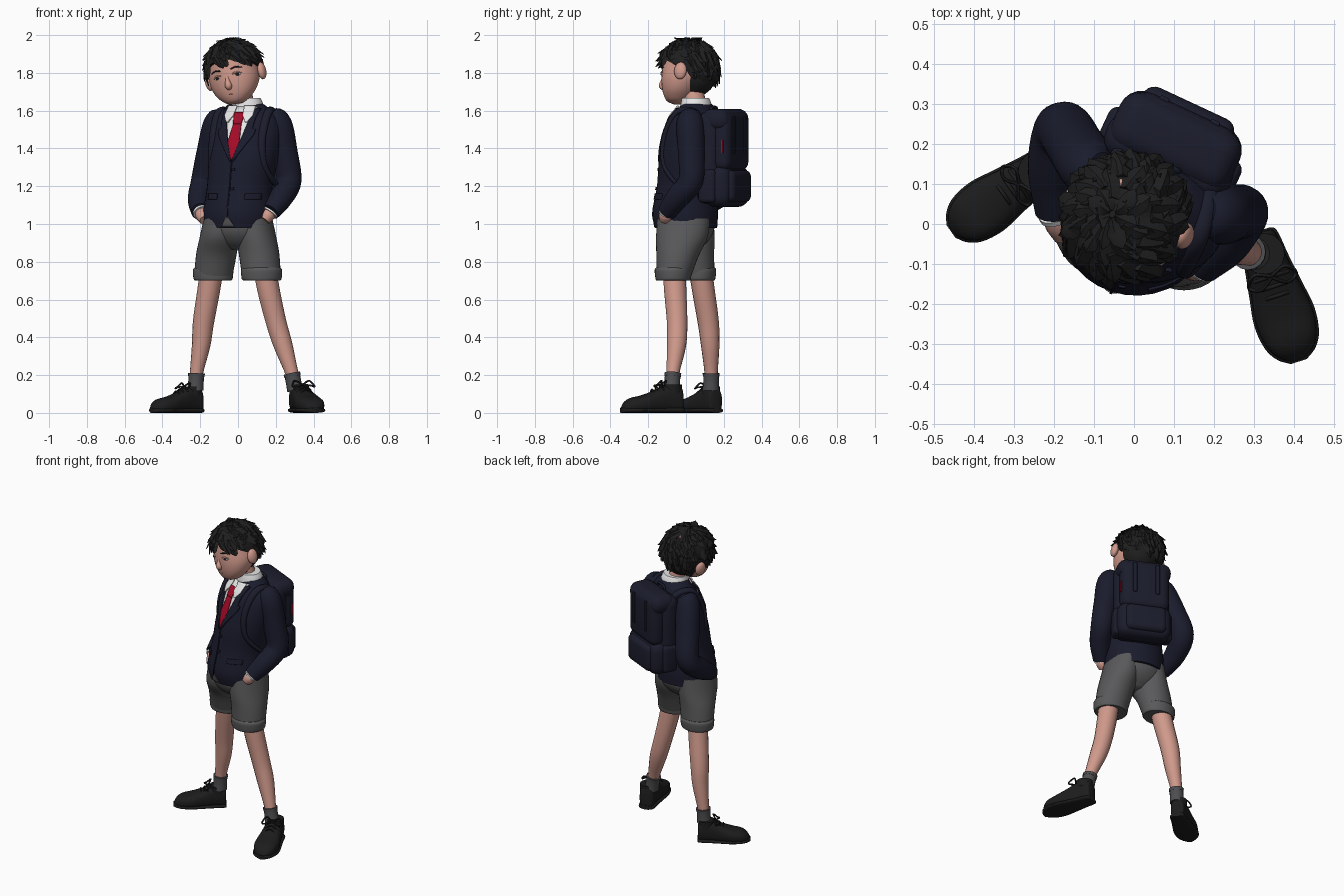
import bpy, bmesh, math, random
from math import sin, cos, pi, radians
from mathutils import Vector, Matrix
from mathutils.bvhtree import BVHTree

random.seed(4)
if "Cube" in bpy.data.objects:
    bpy.data.objects.remove(bpy.data.objects["Cube"])


def material(name, *rgb):
    m = bpy.data.materials.new(name)
    m.use_nodes = True
    m.diffuse_color = (*rgb, 1)
    m.node_tree.nodes["Principled BSDF"].inputs["Base Color"].default_value = (*rgb, 1)
    return m


SKIN = material("skin", 0.63, 0.32, 0.26)
LIP = material("lip", 0.42, 0.17, 0.14)
HAIR = material("hair_black", 0.013, 0.013, 0.013)
NAVY = material("jacket_navy", 0.0105, 0.0115, 0.026)
BAG = material("bag_navy", 0.011, 0.012, 0.025)
GREY = material("shorts_grey", 0.1, 0.1, 0.104)
SOCK = material("sock_grey", 0.075, 0.075, 0.08)
SHOE = material("shoe_black", 0.012, 0.012, 0.012)
WHITE = material("shirt_white", 0.8, 0.8, 0.8)
RED = material("tie_red", 0.38, 0.003, 0.02)


def finish(name, bm, mat, M=Matrix(), angle=45):
    bm.normal_update()
    me = bpy.data.meshes.new(name)
    bm.to_mesh(me)
    bm.free()
    me.transform(M)
    me.materials.append(mat)
    ob = bpy.data.objects.new(name, me)
    bpy.context.collection.objects.link(ob)
    bpy.ops.object.select_all(action='DESELECT')
    ob.select_set(True)
    bpy.context.view_layer.objects.active = ob
    bpy.ops.object.shade_smooth_by_angle(angle=radians(angle))
    return ob


def add_skin(bm, rings):
    vs = [[bm.verts.new(p) for p in r] for r in rings]
    n = len(vs[0])
    for a, b in zip(vs, vs[1:]):
        for i in range(n):
            bm.faces.new((a[i], a[(i + 1) % n], b[(i + 1) % n], b[i]))
    bm.faces.new(vs[0][::-1])
    bm.faces.new(vs[-1])


def skin(name, rings, mat, M=Matrix()):
    bm = bmesh.new()
    add_skin(bm, rings)
    bmesh.ops.recalc_face_normals(bm, faces=bm.faces)
    return finish(name, bm, mat, M)


def smooth_path(pts, k=5):
    # Catmull-Rom resampling of tuples of any length
    P = [Vector(p) for p in pts]
    P = [2 * P[0] - P[1]] + P + [2 * P[-1] - P[-2]]
    out = []
    for a, b, c, d in zip(P, P[1:], P[2:], P[3:]):
        for j in range(k):
            t = j / k
            out.append(0.5 * (2 * b + (c - a) * t + (2 * a - 5 * b + 4 * c - d) * t * t
                              + (3 * b - a - 3 * c + d) * t ** 3))
    return out + [P[-2]]


def loft(name, secs, mat, M=Matrix(), n=32):
    # sections: x, y, z, half width, half depth, yaw
    rings = []
    for x, y, z, rx, ry, yaw in smooth_path(secs):
        c, s = cos(radians(yaw)), sin(radians(yaw))
        pts = [(rx * cos(2 * pi * i / n), ry * sin(2 * pi * i / n)) for i in range(n)]
        rings.append([(x + u * c - v * s, y + u * s + v * c, z) for u, v in pts])
    return skin(name, rings, mat, M)


def tube(name, pts, mat, M=Matrix(), n=16, flat=1.0):
    P = smooth_path(pts)
    C = [Vector(p[:3]) for p in P]
    q, last, rings = None, Vector((0, 0, 1)), []
    for i, p in enumerate(P):
        t = (C[min(i + 1, len(C) - 1)] - C[max(i - 1, 0)]).normalized()
        turn = last.rotation_difference(t)
        q, last = (turn @ q if q else turn), t
        rings.append([C[i] + q @ Vector((p[3] * cos(a), flat * p[3] * sin(a), 0))
                      for a in (2 * pi * j / n for j in range(n))])
    return skin(name, rings, mat, M)


def ball(name, pos, size, mat, M=Matrix()):
    bm = bmesh.new()
    bmesh.ops.create_uvsphere(bm, u_segments=20, v_segments=12, radius=1,
                              matrix=Matrix.Translation(pos) @ Matrix.Diagonal((*size, 1)))
    return finish(name, bm, mat, M)


def box(name, pos, size, mat, M, bevel=0.04):
    bm = bmesh.new()
    bmesh.ops.create_cube(bm, size=1, matrix=Matrix.Translation(pos) @ Matrix.Diagonal((*size, 1)))
    bmesh.ops.bevel(bm, geom=bm.edges[:], offset=bevel, segments=5, profile=0.5, affect='EDGES')
    return finish(name, bm, mat, M, 60)


def placed(x, y, z, yaw):
    return Matrix.Translation((x, y, z)) @ Matrix.Rotation(radians(yaw), 4, 'Z')


# Jacket body
jacket = loft("jacket", [(0, 0, .98, .178, .165, -8), (.002, -.005, 1.06, .187, .174, -8),
                         (.01, .005, 1.2, .175, .158, -15), (.03, .02, 1.35, .19, .157, -22),
                         (.04, .04, 1.48, .198, .138, -25), (.045, .05, 1.56, .18, .115, -25),
                         (.045, .06, 1.61, .13, .09, -25), (.04, .055, 1.645, .08, .07, -25)], NAVY)
TORSO = placed(.042, .045, 0, -25)
tree = BVHTree.FromPolygons([v.co for v in jacket.data.vertices],
                            [p.vertices[:] for p in jacket.data.polygons])


def strip(name, rows, mat, lift, thick=0.006, cols=8):
    # panel laid on the chest; rows: height, right edge, left edge
    bm = bmesh.new()
    ray = TORSO.to_3x3() @ Vector((0, 1, 0))
    grid = []
    for z, a, b in rows_between(rows):
        line = []
        for j in range(cols + 1):
            hit = tree.ray_cast(TORSO @ Vector((a + (b - a) * j / cols, -1, z)), ray)[0]
            line.append(bm.verts.new(hit - ray * lift))
        grid.append(line)
    for a, b in zip(grid, grid[1:]):
        for j in range(cols):
            bm.faces.new((a[j], a[j + 1], b[j + 1], b[j]))
    ob = finish(name, bm, mat)
    mod = ob.modifiers.new("thickness", 'SOLIDIFY')
    mod.thickness, mod.offset = thick, 0
    return ob


def rows_between(rows, k=5):
    R = [Vector(r) for r in rows]
    return [a.lerp(b, t / k) for a, b in zip(R, R[1:]) for t in range(k)] + [R[-1]]


# Shirt front, tie, lapels, collar
strip("shirt_front", [(1.35, .003, .008), (1.48, -.044, .058), (1.62, -.072, .088)], WHITE, .004)
strip("tie", [(1.34, .001, .008), (1.4, -.033, .042), (1.54, -.008, .034)], RED, .011)
strip("tie_knot", [(1.53, -.01, .036), (1.59, -.018, .044)], RED, .015)
for s, side in ((1, "left"), (-1, "right")):
    def edge(z, a, b):
        return (z, .008 + min(s * a, s * b), .008 + max(s * a, s * b))
    strip(side + "_lapel", [edge(1.33, 0, .008), edge(1.47, .045, .1), edge(1.5, .052, .108),
                            edge(1.505, .054, .09), edge(1.61, .078, .1)], NAVY, .012, .01)
    strip(side + "_collar_flap", [edge(1.54, .048, .06), edge(1.575, .028, .08),
                                  edge(1.625, .02, .075)], WHITE, .018, .008)
    strip(side + "_pocket_flap", [edge(1.13, .075, .14), edge(1.16, .075, .14)], NAVY, .004, .006)
strip("jacket_front_edge", [(1.03, -.002, .004), (1.34, .002, .008)], NAVY, .005)
strip("hem_opening", [(.985, -.035, .035), (1.045, -.002, .002)], GREY, .002, .004)
for z in (1.18, 1.28):
    strip("jacket_button", [(z, .012, .028), (z + .016, .012, .028)], NAVY, .008)
loft("shirt_collar", [(.045, .055, 1.59, .1, .086, -25), (.044, .053, 1.64, .089, .078, -25),
                      (.04, .05, 1.668, .08, .07, -25)], WHITE)
tube("neck", [(.04, .06, 1.58, .058), (.025, .045, 1.65, .058), (0, .03, 1.74, .06)], SKIN)

# Sleeves, cuffs and hands in pockets
arms = {"left": [(.17, .03, 1.575, .05), (.212, .022, 1.53, .073), (.245, .028, 1.38, .071),
                 (.27, .025, 1.23, .066), (.228, -.045, 1.14, .062), (.172, -.1, 1.065, .05)],
        "right": [(-.08, .13, 1.575, .05), (-.11, .14, 1.53, .073), (-.147, .195, 1.38, .072),
                  (-.18, .235, 1.22, .07), (-.202, .14, 1.13, .064), (-.198, .03, 1.065, .05)]}
ends = {"left": (.14, -.115, 1.02), "right": (-.175, -.03, 1.02)}
for side, path in arms.items():
    tube(side + "_sleeve", path, NAVY, n=24)
    wrist, tip = Vector(path[-1][:3]), Vector(ends[side])
    tube(side + "_shirt_cuff", [(*wrist, .044), (*wrist.lerp(tip, .17), .043)], WHITE)
    tube(side + "_hand", [(*wrist, .033), (*wrist.lerp(tip, .5), .036), (*tip, .028)], SKIN)

# Shorts
loft("shorts_seat", [(0, 0, 1.06, .17, .15, -8), (0, 0, .97, .185, .148, -10),
                     (0, 0, .91, .15, .115, -14), (0, 0, .865, .07, .06, -20)], GREY)
legs = {"left": [(.09, -.012, 1.03, .09, .14, -6), (.098, -.022, .93, .105, .137, -5),
                 (.113, -.045, .83, .107, .112, 0), (.125, -.068, .71, .102, .09, 0)],
        "right": [(-.09, .01, 1.03, .09, .138, -6), (-.098, .016, .93, .105, .135, -5),
                  (-.116, .046, .83, .107, .103, 0), (-.132, .07, .71, .1, .082, 0)]}
for side, secs in legs.items():
    loft(side + "_shorts_leg", secs, GREY)
    x, y, z, rx, ry, _ = secs[-1]
    loft(side + "_shorts_cuff", [(x, y, z - .008, rx - .003, ry, 0), (x, y, z + .003, rx + .004, ry + .004, 0),
                                 (x, y, z + .045, rx + .007, ry + .008, 0),
                                 (x, y, z + .06, rx - .002, ry, 0)], GREY)

# Bare legs and socks
shins = {"left": [(.135, -.065, .8, .062), (.162, -.057, .65, .06), (.202, -.047, .48, .055),
                  (.238, -.05, .36, .051), (.285, -.07, .21, .035), (.303, -.075, .12, .035)],
         "right": [(-.133, .07, .8, .062), (-.155, .092, .65, .06), (-.183, .118, .48, .056),
                   (-.195, .128, .36, .049), (-.22, .133, .21, .035), (-.225, .132, .12, .035)]}
for side, path in shins.items():
    tube(side + "_leg", path, SKIN)
    a, b = Vector(path[-1][:3]), Vector(path[-2][:3])
    tube(side + "_sock", [(*a, .043), (*a.lerp(b, .5), .041), (*b, .042)], SOCK)
    tube(side + "_sock_rib", [(*a.lerp(b, .8), .043), (*b, .045)], SOCK)


# Shoes, each running from heel to toe
def foot_loft(name, stations, M):
    def rounded(v, e):
        return math.copysign(abs(v) ** e, v)
    angles = [2 * pi * i / 24 for i in range(24)]
    skin(name, [[(w * rounded(cos(a), .8), -s, h * (.5 + .5 * rounded(sin(a), .75))) for a in angles]
                for s, w, h in smooth_path(stations)], SHOE, M)


upper = [(0, .028, .11), (.012, .044, .14), (.08, .053, .15), (.15, .064, .12),
         (.22, .074, .094), (.28, .066, .08), (.315, .045, .06), (.335, .016, .03)]
for side, M in (("left", placed(.308, -.022, 0, 18)),
                ("right", placed(-.2, .162, 0, -55) @ Matrix.Scale(.93, 4))):
    foot_loft(side + "_shoe", upper, M)
    foot_loft(side + "_sole", [(s * 1.02 - .003, w + .005, .028) for s, w, h in upper], M)
    tube(side + "_shoe_collar", [(0, -.055, .1, .053), (0, -.055, .15, .052)], SHOE, M)
    for s, z in ((.115, .143), (.14, .13), (.165, .118)):
        tube(side + "_lace", [(x, -s, z + .006 - abs(x) * .65, .005) for x in (-.045, 0, .045)], SHOE, M, 8)
    for k in (-1, 1):
        tube(side + "_bow", [(0, -.115, .15, .005), (k * .04, -.1, .17, .005), (k * .062, -.125, .14, .005),
                             (k * .035, -.14, .145, .005), (0, -.118, .15, .005)], SHOE, M, 8)

# Head
HEAD = placed(-.02, .01, 1.802, -19) @ Matrix.Rotation(radians(-12), 4, 'Y')
loft("head", [(0, -.05, -.168, .03, .03, 0), (0, -.048, -.152, .065, .06, 0), (0, -.033, -.11, .108, .094, 0),
              (0, -.015, -.05, .134, .122, 0), (0, 0, .02, .135, .136, 0), (0, .005, .09, .122, .13, 0),
              (0, .005, .15, .075, .085, 0), (0, .005, .17, .02, .02, 0)], SKIN, HEAD)
tube("nose", [(0, -.126, -.01, .009), (0, -.134, -.04, .011), (0, -.138, -.07, .019),
              (0, -.128, -.088, .012)], SKIN, HEAD)
tube("mouth", [(-.028, -.113, -.118, .002), (0, -.123, -.117, .004), (.028, -.113, -.118, .002)], LIP, HEAD, 8)
for s, side in ((1, "left"), (-1, "right")):
    ball(side + "_ear", (s * .15, .01, -.022), (.022, .034, .046), SKIN, HEAD)
    ball(side + "_eye_white", (s * .056, -.122, -.022), (.019, .007, .007), WHITE, HEAD)
    ball(side + "_eye", (s * .056, -.126, -.021), (.012, .005, .008), HAIR, HEAD)
    tube(side + "_eyelid", [(s * .032, -.132, -.014, .004), (s * .056, -.128, -.01, .005),
                            (s * .08, -.112, -.018, .003)], SKIN, HEAD, 8)
    tube(side + "_eyebrow", [(s * .028, -.135, .012, .003), (s * .056, -.129, .019, .004),
                             (s * .088, -.108, .01, .002)], HAIR, HEAD, 8)


# Hair: trimmed cap plus overlapping pointed locks
def on_cap(phi, az, lift):
    return Vector(((.148 + lift) * sin(phi) * cos(az), .003 + (.158 + lift) * sin(phi) * sin(az),
                   .02 + (.155 + lift) * cos(phi)))


def hairline(y):
    return -.5 * y


bm = bmesh.new()
bmesh.ops.create_uvsphere(bm, u_segments=32, v_segments=20, radius=1,
                          matrix=Matrix.Translation((0, .003, .02)) @ Matrix.Diagonal((.148, .158, .155, 1)))
bmesh.ops.bisect_plane(bm, geom=bm.verts[:] + bm.edges[:] + bm.faces[:], plane_co=(0, 0, 0),
                       plane_no=(0, .5, 1), clear_inner=True)
bmesh.ops.holes_fill(bm, edges=[e for e in bm.edges if e.is_boundary])
ear = Vector((.15, .01, -.02))
for ring in range(9):
    phi0 = .06 + ring * .2
    count = int(5 + 18 * sin(phi0))
    for i in range(count):
        az = 2 * pi * (i + .5 * (ring % 2) + random.uniform(-.35, .35)) / count
        length, swirl = random.uniform(.36, .55), random.uniform(-.1, .4)
        base, tip = on_cap(phi0, az, 0), on_cap(phi0 + length, az + swirl, 0)
        on_ear = (Vector((abs(tip.x), tip.y, tip.z)) - ear).length < .055
        if base.z < hairline(base.y) + .015 or on_ear:
            continue
        tip_lift, rings = random.uniform(.012, .03), []
        for t in (0, .3, .6, .85, 1):
            p, a = phi0 + length * t, az + swirl * t
            w = .031 * (1 - t) ** .6 * (.7 + t) + .0008
            lift = tip_lift * t * t
            spread = w / (.15 * max(sin(p), .25))
            rings.append([on_cap(p, a - spread, lift - .003), on_cap(p, a, lift - .009 * (1 - t) - .001),
                          on_cap(p, a + spread, lift - .003), on_cap(p, a, lift + .013 * (1 - t) + .001)])
        add_skin(bm, rings)
bmesh.ops.recalc_face_normals(bm, faces=bm.faces)
finish("hair", bm, HAIR, HEAD, 40)
# short hair down the nape
loft("nape_hair", [(0, .035, -.115, .06, .06, 0), (0, .035, -.08, .095, .095, 0),
                   (0, .025, -.03, .12, .125, 0), (0, .015, .02, .13, .135, 0)], HAIR, HEAD)

# Backpack
PACK = placed(.098, .193, 0, -25)
box("bag_body", (0, -.025, 1.35), (.34, .13, .49), BAG, PACK, .058)
box("bag_front", (0, .045, 1.44), (.3, .11, .32), BAG, PACK, .05)
box("bag_lid", (0, .015, 1.55), (.33, .16, .12), BAG, PACK, .055)
box("bag_base", (0, .025, 1.2), (.33, .15, .22), BAG, PACK, .06)
box("bag_front_pocket", (0, .085, 1.2), (.25, .07, .17), BAG, PACK, .033)
for s, side in ((1, "left"), (-1, "right")):
    box(side + "_bag_pocket", (s * .155, -.015, 1.2), (.055, .1, .18), BAG, PACK, .026)
    box(side + "_lid_strap", (s * .07, .099, 1.47), (.025, .012, .2), BAG, PACK, .004)
    u = s * .145
    tube(side + "_shoulder_strap", [(u * .8, .12, 1.54, .022), (u * .9, .06, 1.595, .022), (u, -.02, 1.6, .022),
                                    (u, -.08, 1.53, .022), (u, -.115, 1.42, .02), (u * 1.08, -.1, 1.3, .018),
                                    (u * 1.25, 0, 1.2, .015), (u, .12, 1.16, .015)], BAG, TORSO, 12, .7)
box("bag_tag", (.15, .068, 1.41), (.008, .012, .07), RED, PACK, .002)
tube("bag_handle", [(-.04, -.05, 1.58, .008), (-.03, -.05, 1.615, .008), (.03, -.05, 1.615, .008),
                    (.04, -.05, 1.58, .008)], BAG, PACK, 8)
